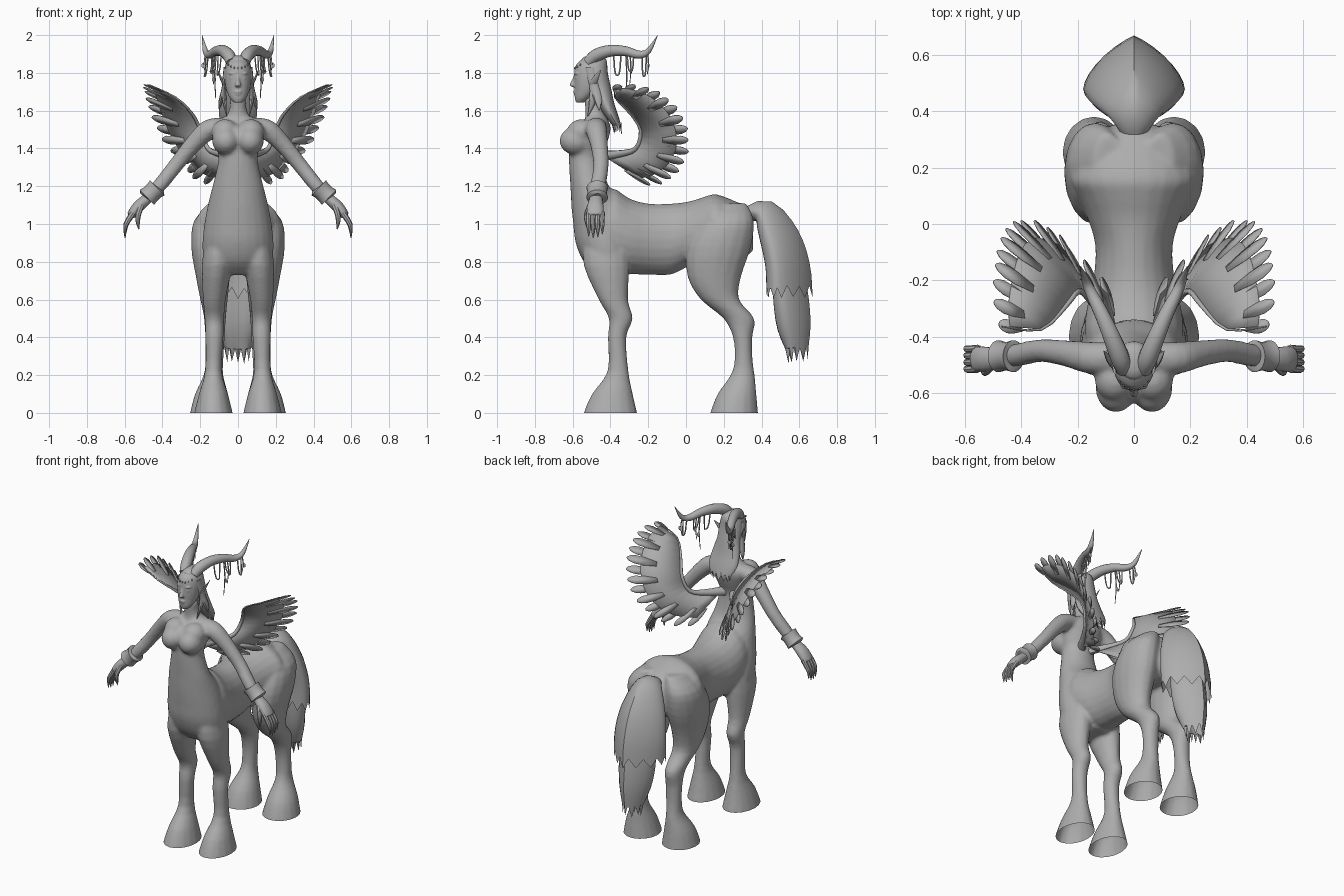
import bpy, bmesh, math, random
from mathutils import Vector, Matrix

random.seed(4)
grey = bpy.data.materials.new("stone_grey")
grey.diffuse_color = (0.42, 0.42, 0.42, 1)


def spline(rows, steps):
    """Catmull-Rom interpolation of number rows."""
    out, last = [], len(rows) - 1
    for i in range(last):
        a, b, c, d = (rows[max(i - 1, 0)], rows[i], rows[i + 1], rows[min(i + 2, last)])
        for k in range(steps):
            t = k / steps
            out.append([0.5 * (2 * q + (r - p) * t + (2 * p - 5 * q + 4 * r - s) * t * t
                               + (3 * q - p - 3 * r + s) * t ** 3)
                        for p, q, r, s in zip(a, b, c, d)])
    return out + [list(rows[-1])]


def loft(bm, rows, axis="Z", n=16, steps=3, s=1, power=1.0, cap=True):
    """Skin oval rings (x, y, z, ru, rv); axis Z or Y is fixed, a Vector follows the path."""
    rows = spline(rows, steps)
    pts = [Vector((r[0] * s, r[1], r[2])) for r in rows]
    rings = []
    for i, (p, r) in enumerate(zip(pts, rows)):
        if axis == "Z":
            u, v = Vector((1, 0, 0)), Vector((0, 1, 0))
        elif axis == "Y":
            u, v = Vector((1, 0, 0)), Vector((0, 0, 1))
        else:
            t = (pts[min(i + 1, len(pts) - 1)] - pts[max(i - 1, 0)]).normalized()
            u = t.cross(axis).normalized()
            v = u.cross(t)
        ring = []
        for k in range(n):
            a = 2 * math.pi * k / n
            c, d = math.cos(a), math.sin(a)
            c, d = (math.copysign(abs(q) ** power, q) for q in (c, d))
            ring.append(bm.verts.new(p + u * c * max(r[3], .001) + v * d * max(r[4], .001)))
        rings.append(ring)
    for a, b in zip(rings, rings[1:]):
        for k in range(n):
            bm.faces.new((a[k], a[(k + 1) % n], b[(k + 1) % n], b[k]))
    bm.faces.new(rings[0])
    if cap:
        bm.faces.new(rings[-1])
    return rings[-1]


def ball(bm, pos, size):
    m = Matrix.Translation(pos) @ Matrix.Diagonal((*size, 1))
    bmesh.ops.create_uvsphere(bm, u_segments=20, v_segments=12, radius=1, matrix=m)


def jag(ring, amount):
    for k, v in enumerate(ring):
        v.co.z += (amount if k % 2 else -amount) * random.uniform(.6, 1)


def finish(bm, name, mirror=False, voxel=0, smooth=4, thick=0, normals=True):
    if normals:
        bmesh.ops.recalc_face_normals(bm, faces=bm.faces)
    me = bpy.data.meshes.new(name)
    bm.to_mesh(me)
    bm.free()
    me.materials.append(grey)
    for f in me.polygons:
        f.use_smooth = True
    me.set_sharp_from_angle(angle=math.radians(40))
    ob = bpy.data.objects.new(name, me)
    bpy.context.collection.objects.link(ob)
    if thick:
        m = ob.modifiers.new("thickness", "SOLIDIFY")
        m.thickness, m.offset = thick, 0
    if mirror:
        ob.modifiers.new("mirror", "MIRROR").use_mirror_merge = False
    if voxel:
        m = ob.modifiers.new("fuse", "REMESH")
        m.mode, m.voxel_size, m.use_smooth_shade = "VOXEL", voxel, True
        m = ob.modifiers.new("soften", "SMOOTH")
        m.factor, m.iterations = .5, smooth
    return ob


X, Y = Vector((1, 0, 0)), Vector((0, 1, 0))

# Fused body: barrel, upright torso, four legs, arms
bm = bmesh.new()
loft(bm, [(0, -.5, .95, .14, .14), (0, -.4, .97, .175, .22), (0, -.3, .935, .168, .2),
          (0, -.2, .92, .145, .188), (0, -.08, .92, .137, .188), (0, .02, .95, .165, .17),
          (0, .1, .975, .2, .17), (0, .16, .985, .228, .172), (0, .25, .97, .195, .155),
          (0, .32, .96, .13, .13), (0, .355, .95, .07, .09)], "Y", 24)
loft(bm, [(0, -.5, 1.67, .042, .042), (0, -.49, 1.62, .044, .044), (0, -.48, 1.575, .06, .052),
          (0, -.475, 1.545, .115, .066), (0, -.487, 1.5, .145, .088), (0, -.515, 1.43, .125, .098),
          (0, -.53, 1.36, .103, .09), (0, -.525, 1.28, .115, .092), (0, -.51, 1.2, .135, .102),
          (0, -.47, 1.1, .16, .137), (0, -.45, 1, .178, .147), (0, -.43, .9, .188, .154),
          (0, -.41, .8, .178, .132), (0, -.39, .73, .12, .08)], "Z", 24)
ball(bm, (0, -.56, 1.455), (.06, .078, .07))
for s in (1, -1):
    ball(bm, (s * .064, -.582, 1.44), (.073, .088, .075))
    ball(bm, (s * .068, -.553, 1.485), (.072, .078, .07))
    loft(bm, [(.1, -.42, .92, .07, .12), (.112, -.42, .78, .08, .122), (.125, -.385, .6, .06, .078),
              (.125, -.345, .5, .052, .064), (.125, -.365, .4, .048, .049),
              (.13, -.36, .22, .045, .056), (.13, -.39, .1, .077, .109),
              (.13, -.4, 0, .102, .142), (.13, -.4, -.03, .105, .145)], "Z", 16, 3, s)
    loft(bm, [(.09, .23, 1.11, .05, .09), (.135, .22, 1.02, .097, .14), (.138, .175, .88, .11, .17),
              (.133, .15, .72, .09, .142), (.127, .18, .6, .073, .102), (.122, .28, .5, .058, .082),
              (.122, .3, .4, .052, .051), (.125, .305, .28, .048, .048), (.13, .3, .2, .052, .064),
              (.14, .27, .1, .088, .103), (.142, .255, 0, .112, .127),
              (.142, .255, -.03, .115, .13)], "Z", 16, 3, s)
    loft(bm, [(.09, -.475, 1.52, .045, .055), (.16, -.475, 1.497, .054, .057),
              (.24, -.46, 1.42, .046, .047), (.33, -.45, 1.31, .04, .041),
              (.41, -.465, 1.21, .038, .041), (.47, -.475, 1.145, .03, .035),
              (.53, -.48, 1.09, .032, .047), (.57, -.48, 1.04, .023, .049)], Y, 14, 3, s)
body = finish(bm, "body", voxel=.011)

# Trim the hooves flat and open at the ground
shaped = bpy.data.meshes.new_from_object(body.evaluated_get(bpy.context.evaluated_depsgraph_get()))
body.modifiers.clear()
bm = bmesh.new()
bm.from_mesh(shaped)
bmesh.ops.bisect_plane(bm, geom=bm.verts[:] + bm.edges[:] + bm.faces[:], plane_co=(0, 0, 0),
                       plane_no=(0, 0, 1), clear_inner=True)
bm.to_mesh(body.data)
bm.free()

# Fingers and thumb
bm = bmesh.new()
for k in range(4):
    y, drop = -.515 + k * .024, (.01, 0, .004, .02)[k]
    loft(bm, [(.555, y, 1.06, .016, .014), (.587, y - .002, 1.01, .014, .013),
              (.597, y, .97 + drop, .01, .011), (.598, y, .925 + drop, .002, .002)], Y, 8)
loft(bm, [(.51, -.505, 1.1, .016, .016), (.528, -.525, 1.05, .015, .015),
          (.53, -.525, 1.01, .011, .011), (.525, -.52, .97, .002, .002)], Y, 8)
finish(bm, "fingers", True)

# Bracelets
bm = bmesh.new()
loft(bm, [(.425, -.47, 1.195, .042, .044), (.428, -.47, 1.191, .055, .057), (.445, -.47, 1.176, .05, .052),
          (.465, -.47, 1.156, .05, .052), (.482, -.47, 1.141, .055, .057),
          (.485, -.47, 1.137, .04, .042)], Y, 18, 1)
finish(bm, "bracelet", True)

# Head with face features
bm = bmesh.new()
loft(bm, [(0, -.56, 1.643, .022, .022), (0, -.545, 1.668, .044, .044), (0, -.522, 1.71, .062, .068),
          (0, -.515, 1.76, .07, .077), (0, -.505, 1.81, .071, .086), (0, -.5, 1.85, .06, .077),
          (0, -.495, 1.885, .025, .035)], "Z", 24)
loft(bm, [(0, -.583, 1.79, .007, .01), (0, -.592, 1.76, .01, .014),
          (0, -.6, 1.735, .016, .017), (0, -.59, 1.725, .01, .01)], "Z", 10)
ball(bm, (0, -.584, 1.7), (.022, .013, .007))
ball(bm, (0, -.582, 1.688), (.019, .013, .007))
for s in (1, -1):
    ball(bm, (s * .029, -.572, 1.772), (.016, .014, .008))
    ball(bm, (s * .03, -.574, 1.797), (.022, .016, .006))
finish(bm, "head", voxel=.005, smooth=3)

# Hair mass, side locks, forehead beads
bm = bmesh.new()
end = loft(bm, [(0, -.49, 1.892, .02, .03), (0, -.488, 1.87, .056, .066), (0, -.48, 1.8, .076, .066),
                (0, -.455, 1.72, .078, .058), (0, -.425, 1.64, .095, .045),
                (0, -.392, 1.57, .1, .035), (0, -.36, 1.51, .07, .02)], "Z", 24, cap=False)
jag(end, .035)
for s in (1, -1):
    for x, y, z in ((.06, -.52, 1.57), (.1, -.46, 1.6)):
        loft(bm, [(.066, -.51, 1.83, .01, .025), (.074, -.485, 1.73, .011, .025),
                  (.5 * x + .042, .5 * y - .235, 1.65, .011, .02), (x, y, z, .001, .002)],
             "Z", 8, 3, s)
for k in range(-3, 4):
    a = k * .28
    ball(bm, (.07 * math.sin(a), -.503 - .086 * math.cos(a), 1.825 + .002 * k * k), (.004, .004, .006))
finish(bm, "hair")

# Pointed ears
bm = bmesh.new()
loft(bm, [(.062, -.5, 1.715, .006, .01), (.078, -.492, 1.745, .008, .02),
          (.094, -.475, 1.78, .006, .016), (.108, -.452, 1.815, .001, .002)], "Z", 10)
finish(bm, "ear", True)

# Curved horns
horn = [(.035, -.52, 1.855, .028, .028), (.05, -.475, 1.893, .034, .034), (.08, -.4, 1.917, .031, .031),
        (.115, -.32, 1.915, .026, .026), (.15, -.25, 1.897, .021, .021),
        (.172, -.2, 1.915, .015, .015), (.19, -.15, 1.999, .001, .001)]
bm = bmesh.new()
loft(bm, horn, X, 14, 4)
finish(bm, "horn", True)

# Vines hanging from the horns: loops, strands and leaves
path = spline(horn, 10)
bm = bmesh.new()
for i, j, depth in ((22, 27, .13), (31, 36, .1), (43, 48, .12)):
    a, b = path[i], path[j]
    rows = []
    for k in range(9):
        t = k / 8
        p = [a[m] + (b[m] - a[m]) * t for m in range(3)]
        rows.append((p[0] + .015 * math.sin(math.pi * t), p[1],
                     p[2] - depth * (1 - (2 * t - 1) ** 4), .004, .004))
    loft(bm, rows, X, 6, 1)
for i, drop in ((30, .25), (33, .17), (49, .12)):
    x, y, z = path[i][:3]
    loft(bm, [(x, y, z, .004, .004), (x + .008, y + .006, z - drop * .5, .004, .004),
              (x + .003, y, z - drop, .002, .002)], Y, 6)
    ball(bm, (x + .012, y + .008, z - drop * .6), (.012, .003, .014))
finish(bm, "vines", True)

# Wings: web between inner edge and feather middles, then one leaf per feather
inner = spline([(.33, -.375, 1.67), (.27, -.33, 1.62), (.23, -.275, 1.56), (.2, -.24, 1.5),
                (.185, -.235, 1.445), (.16, -.265, 1.4), (.11, -.33, 1.375), (.05, -.42, 1.35)], 2)
tips = [(.48, -.36, 1.74), (.5, -.28, 1.737), (.5, -.205, 1.725), (.495, -.145, 1.7),
        (.487, -.095, 1.665), (.475, -.05, 1.62), (.455, -.015, 1.565), (.43, .008, 1.505),
        (.4, .014, 1.445), (.355, .013, 1.38), (.305, -.01, 1.325), (.265, -.04, 1.275),
        (.235, -.08, 1.24), (.175, -.13, 1.21), (.11, -.19, 1.205)]
inner, tips = [Vector(p) for p in inner], [Vector(p) for p in tips]
bm = bmesh.new()
web = [[bm.verts.new(b.lerp(t, f)) for f in (0, .38, .74)] for b, t in zip(inner, tips)]
for a, b in zip(web, web[1:]):
    for k in range(2):
        bm.faces.new((a[k], a[k + 1], b[k + 1], b[k]))
for i, (b, t) in enumerate(zip(inner, tips)):
    across = (tips[min(i + 1, 14)] - tips[max(i - 1, 0)]).normalized()
    lift = (t - b).cross(across).normalized() * (.002 if i % 2 else -.002)
    shape = [(.45, .014), (.68, .025), (.84, .026), (.94, .018), (.985, .008)]
    outline = [(f, w) for f, w in shape] + [(1, 0)] + [(f, -w) for f, w in reversed(shape)]
    bm.faces.new([bm.verts.new(b.lerp(t, f) + across * w + lift) for f, w in outline])
finish(bm, "wing_feathers", True, thick=.004, normals=False)

# Wing arm along the inner edge
bm = bmesh.new()
loft(bm, [(.03, -.46, 1.36, .03, .025), (.1, -.35, 1.372, .02, .016), (.16, -.265, 1.4, .013, .012),
          (.198, -.24, 1.495, .01, .01), (.24, -.29, 1.58, .008, .008),
          (.33, -.375, 1.67, .005, .005), (.47, -.365, 1.738, .002, .002)],
     Vector((1, 0, -.5)).normalized(), 10)
finish(bm, "wing_arm", True)

# Tail: full upper skirt with ragged hem, slimmer lower tuft, both ridged at the back
parts = {"tail_upper": ([(0, .31, 1.05, .03, .03), (0, .42, 1.06, .068, .09), (0, .5, .93, .1, .15),
                         (0, .545, .78, .11, .178), (0, .555, .64, .115, .18)], 28, .035),
         "tail_lower": ([(0, .545, .75, .08, .12), (0, .56, .6, .09, .125), (0, .575, .45, .085, .105),
                         (0, .595, .31, .05, .06)], 20, .045)}
for name, (rows, n, ragged) in parts.items():
    bm = bmesh.new()
    jag(loft(bm, rows, X, n, 3, 1, 1.15, cap=False), ragged)
    for v in bm.verts:
        v.co.y -= .4 * abs(v.co.x)
    finish(bm, name)
